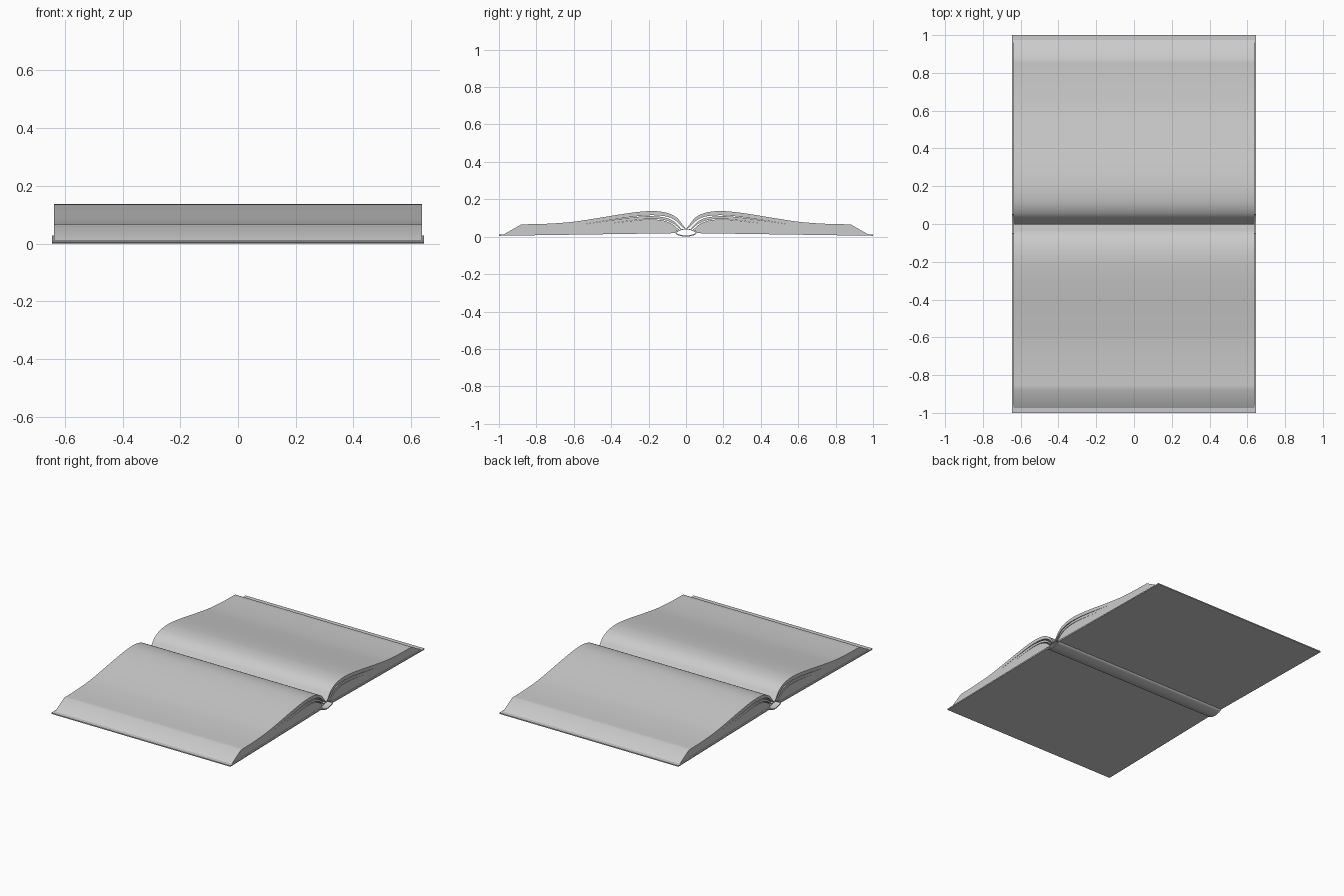
import bpy, bmesh, math
from mathutils import Vector

if "Cube" in bpy.data.objects:
    bpy.data.objects.remove(bpy.data.objects["Cube"])


def curve(pts, n=5):
    """Smooth Catmull-Rom path through (y, z) points."""
    p = [Vector(q) for q in pts]
    p = [2 * p[0] - p[1]] + p + [2 * p[-1] - p[-2]]
    out = []
    for a, b, c, d in zip(p, p[1:], p[2:], p[3:]):
        for i in range(n):
            t = i / n
            out.append(0.5 * (2 * b + (c - a) * t + (2 * a - 5 * b + 4 * c - d) * t * t
                              + (3 * b - a - 3 * c + d) * t ** 3))
    return out + [p[-2]]


def extrude(name, profile, half_x, side=1):
    """Extrude a closed (y, z) outline along x."""
    bm = bmesh.new()
    vs = [bm.verts.new((-half_x, side * y, z)) for y, z in profile]
    f = bm.faces.new(vs)
    r = bmesh.ops.extrude_face_region(bm, geom=[f])
    moved = [v for v in r["geom"] if isinstance(v, bmesh.types.BMVert)]
    bmesh.ops.translate(bm, verts=moved, vec=(2 * half_x, 0, 0))
    bmesh.ops.recalc_face_normals(bm, faces=bm.faces)
    me = bpy.data.meshes.new(name)
    bm.to_mesh(me)
    bm.free()
    ob = bpy.data.objects.new(name, me)
    bpy.context.collection.objects.link(ob)
    bpy.ops.object.select_all(action='DESELECT')
    ob.select_set(True)
    bpy.context.view_layer.objects.active = ob
    bpy.ops.object.shade_smooth_by_angle(angle=math.radians(30))
    return ob


# Open page surface, from gutter to fore edge
page_top = curve([(0.002, 0.042), (0.02, 0.066), (0.05, 0.102), (0.10, 0.127), (0.17, 0.137),
                  (0.25, 0.133), (0.36, 0.118), (0.5, 0.095), (0.62, 0.078), (0.75, 0.069),
                  (0.88, 0.066)])


# Gap between loose bundles: opens at the gutter, closes at its tip
def gap(pts, width):
    mid = curve(pts)
    n = len(mid) - 1
    up, low = [], []
    for i, p in enumerate(mid[:-1]):
        tan = (mid[i + 1] - p).normalized()
        off = Vector((-tan.y, tan.x)) * width * 0.5 * (1 - i / n)
        up.append(p + off)
        low.append(p - off)
    return up + [mid[-1]] + low[::-1]


upper_gap = gap([(0.022, 0.046), (0.055, 0.080), (0.10, 0.103), (0.17, 0.112),
                 (0.25, 0.109), (0.38, 0.092), (0.55, 0.066)], 0.011)
lower_gap = gap([(0.036, 0.040), (0.07, 0.068), (0.12, 0.088), (0.19, 0.094),
                 (0.27, 0.088), (0.42, 0.070)], 0.007)

pages = page_top[::-1] + upper_gap + lower_gap + [(0.055, 0.028), (0.975, 0.012)]
cover = [(0.05, 0.019), (0.05, 0.028), (1.0, 0.012), (1.0, 0.005)]

for side, label in ((1, "back"), (-1, "front")):
    extrude("pages_" + label, pages, 0.637, side)
    extrude("cover_" + label, cover, 0.645, side)

# Rounded hollow spine below, thin binding strip above
arc = curve([(-0.06, 0.023), (-0.045, 0.009), (0, 0.0), (0.045, 0.009), (0.06, 0.023)])
inner = curve([(-0.054, 0.025), (-0.04, 0.014), (0, 0.006), (0.04, 0.014), (0.054, 0.025)])
extrude("spine", arc + inner[::-1], 0.645)
strip = curve([(-0.055, 0.025), (-0.03, 0.038), (0, 0.043), (0.03, 0.038), (0.055, 0.025)])
under = [(y, z - 0.004) for y, z in strip]
extrude("binding", strip + under[::-1], 0.637)
